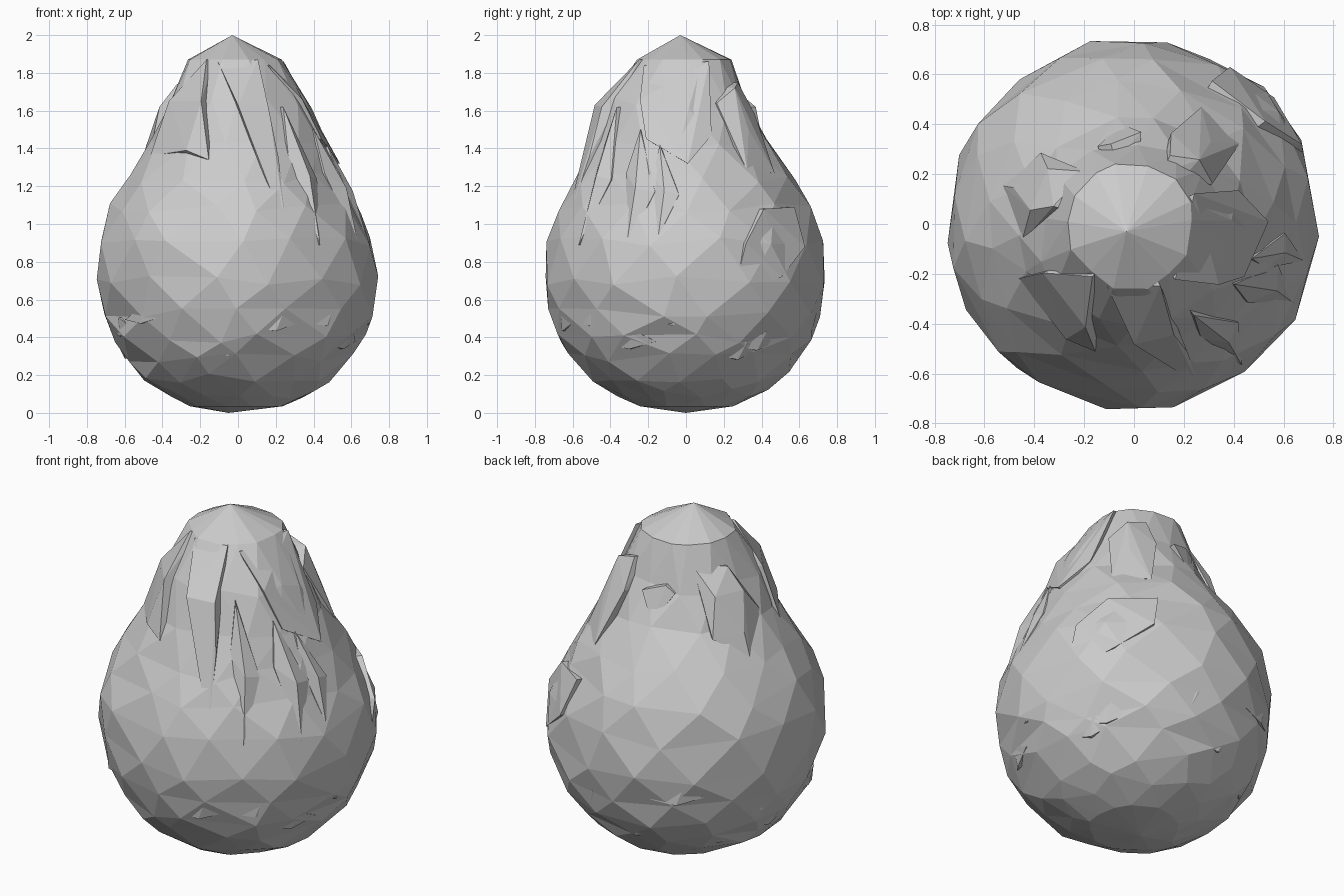
import bpy, bmesh, random
from math import sin, cos, radians
from mathutils import Vector

if "Cube" in bpy.data.objects:
    bpy.data.objects.remove(bpy.data.objects["Cube"])

random.seed(4)

# Body profile: height, radius, centre x, centre y
PROFILE = [(0.035, .24, .0, 0), (.10, .39, 0, 0), (.19, .52, 0, 0),
           (.29, .60, 0, 0), (.40, .67, 0, 0), (.53, .715, 0, 0),
           (.70, .745, 0, 0), (.90, .73, -.01, .0), (1.08, .665, -.02, 0),
           (1.24, .575, -.01, -.01), (1.42, .465, 0, -.03),
           (1.64, .37, 0, -.05), (1.87, .245, -.01, -.01)]


def surf(az, z, off=0.0):
    """Point on the body at an azimuth and height, pushed outwards by off."""
    z0 = min(max(z, PROFILE[0][0]), PROFILE[-1][0])
    for a, b in zip(PROFILE, PROFILE[1:]):
        if a[0] <= z0 <= b[0]:
            t = (z0 - a[0]) / (b[0] - a[0])
            r, cx, cy = [a[i] + (b[i] - a[i]) * t for i in (1, 2, 3)]
            break
    a = radians(az)
    return Vector((cx + (r + off) * cos(a), cy + (r + off) * sin(a), z))


def finish(name, bm):
    bmesh.ops.recalc_face_normals(bm, faces=bm.faces[:])
    me = bpy.data.meshes.new(name)
    bm.to_mesh(me)
    bm.free()
    ob = bpy.data.objects.new(name, me)
    bpy.context.collection.objects.link(ob)
    return ob


def tuft(name, pts, depth=.05):
    """Faceted overhanging lock, its back buried in the body."""
    bm = bmesh.new()
    for az, z, off in pts:
        bm.verts.new(surf(az, z, off))
        bm.verts.new(surf(az, z, -depth))
    bmesh.ops.convex_hull(bm, input=bm.verts[:])
    loose = [v for v in bm.verts if not v.link_faces]
    bmesh.ops.delete(bm, geom=loose, context='VERTS')
    return finish(name, bm)


# Pear-shaped body: staggered, uneven triangulated rings
bm = bmesh.new()
N = 14
rings = []
for k, (z, r, cx, cy) in enumerate(PROFILE):
    ring = []
    for i in range(N):
        az = 360 * (i + .5 * k) / N + random.uniform(-6, 6)
        dz = random.uniform(-.03, .03) if 0 < k < len(PROFILE) - 1 else 0
        ring.append(bm.verts.new(surf(az, z + dz, random.uniform(-.006, .016))))
    rings.append(ring)
for a, b in zip(rings, rings[1:]):
    for i in range(N):
        j = (i + 1) % N
        bm.faces.new((a[i], a[j], b[i]))
        bm.faces.new((a[j], b[j], b[i]))
bot, top = bm.verts.new((-.05, 0, 0)), bm.verts.new((-.03, -.03, 2))
for i in range(N):
    j = (i + 1) % N
    bm.faces.new((bot, rings[0][j], rings[0][i]))
    bm.faces.new((top, rings[-1][i], rings[-1][j]))
for v in bm.verts:
    v.co.x = max(-.748, min(.743, v.co.x))
    v.co.y = max(-.755, min(.755, v.co.y))
finish("body", bm)

# Front locks
tuft("front_left_lock", [(-128, 1.87, .01), (-158, 1.65, .03), (-157, 1.36, .0),
                         (-122, 1.39, .03), (-107, 1.34, .0), (-118, 1.65, .05)])
tuft("front_centre_lock", [(-112, 1.86, .01), (-64, 1.87, .02), (-90, 1.63, .06),
                           (-68, 1.62, .05), (-66, 1.35, .03), (-67, .95, -.01)])

# Long pointed locks on the right side
for i, (az, zt, zb, w, lift) in enumerate([(-50, 1.62, .89, 8, .04), (-24, 1.5, .88, 9, .04),
                                           (-10, 1.42, .93, 7, .02)]):
    zm = zb + .5 * (zt - zb)
    tuft(f"right_lock_{i + 1}", [(az - 3, zt, .02), (az - w, zm + .08, 0), (az, zm, lift),
                                 (az + w, zm - .02, .0), (az - 2, zb, -.01)], .04)

# Broad flat lock facing right, running up to the crown
tuft("right_crown_lock", [(28, 1.86, .035), (22, 1.47, .01), (3, 1.32, .02),
                          (-22, 1.45, .025), (-30, 1.66, .035), (-50, 1.84, .01)])

# Back locks
tuft("back_right_lock", [(64, 1.75, .03), (48, 1.72, .07), (34, 1.64, .01), (70, 1.58, .04),
                         (50, 1.5, .05), (60, 1.27, .0), (38, 1.28, .0)])
tuft("back_left_lock", [(128, 1.76, .0), (162, 1.74, .02), (142, 1.62, .06), (166, 1.62, .05),
                        (140, 1.4, .01), (160, 1.42, .05), (185, 1.45, .0), (162, 1.29, 0)])
tuft("back_small_lock", [(104, 1.66, .02), (86, 1.62, .04), (112, 1.62, .01), (97, 1.46, -.01)])

# Rear panel with a raised lip on its right-hand edge, fading out behind
tuft("rear_panel", [(37, 1.08, .02), (60, 1.09, .005), (25, .9, .025), (58, .88, .012),
                    (20, .63, -.005), (42, .72, .015)], .04)

# Thin ruffled creases around the underside
for i in range(16):
    az, z = i * 360 / 16 + random.uniform(-9, 9), random.uniform(.24, .58)
    w = random.uniform(8, 14)
    tuft(f"lower_ruffle_{i + 1}", [(az - w, z, -.015), (az + w, z + .02, -.015),
                                   (az, z - .02, .006), (az + 3, z + .08, -.01)], .03)
